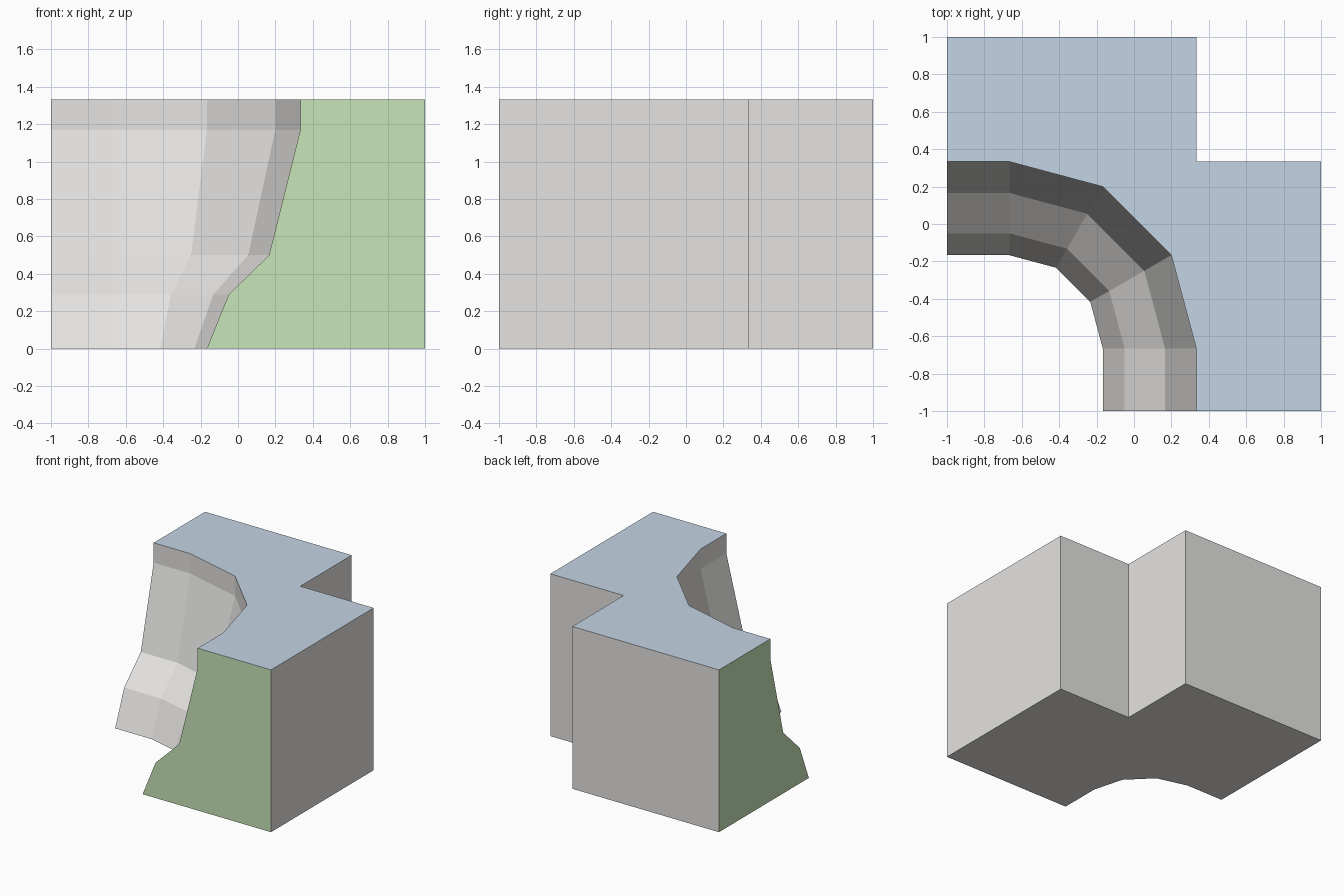
import bpy
import bmesh
from math import sin, cos, radians

if "Cube" in bpy.data.objects:
    bpy.data.objects.remove(bpy.data.objects["Cube"])


def material(name, rgb):
    mat = bpy.data.materials.new(name)
    mat.use_nodes = True
    colour = (*rgb, 1)
    mat.diffuse_color = colour
    mat.node_tree.nodes["Principled BSDF"].inputs["Base Color"].default_value = colour
    return mat


stone = material("light stone", (0.78, 0.77, 0.75))
ground = material("blue grey ground", (0.55, 0.66, 0.78))
cut_end = material("pale green cut end", (0.58, 0.78, 0.48))
STONE, GROUND, CUT = range(3)

# Cliff profile: radius of the curved corner at each height, bottom to top
HEIGHT = 4 / 3
PROFILE = [(0.5, 0), (0.617, 0.29), (0.833, 0.5), (1, 1.17), (1, HEIGHT)]
CENTRE = -2 / 3


def cliff_path(radius):
    """Plan of the cliff: straight, quarter turn in three steps, straight."""
    arc = [(CENTRE + radius * sin(radians(a)), CENTRE + radius * cos(radians(a)))
           for a in (0, 30, 60, 90)]
    return [(-1, CENTRE + radius)] + arc + [(CENTRE + radius, -1)]


bm = bmesh.new()


def ring(points, z):
    return [bm.verts.new((x, y, z)) for x, y in points]


def face(verts, index=STONE):
    bm.faces.new(verts).material_index = index


def skin(low, high):
    for i in range(len(low) - 1):
        face((low[i], low[i + 1], high[i + 1], high[i]))


# Curved cliff face
rows = [ring(cliff_path(r), z) for r, z in PROFILE]
for low, high in zip(rows, rows[1:]):
    skin(low, high)

# Straight walls around the notched back
notch = 1 / 3
plan = [(1, -1), (1, notch), (notch, notch), (notch, 1), (-1, 1)]
wall_low, wall_high = ring(plan, 0), ring(plan, HEIGHT)
skin(wall_low, wall_high)

# Ground on top and the underside
face(rows[-1] + wall_high, GROUND)
face(rows[0] + wall_low)

# Cut ends showing the profile
face([row[-1] for row in rows] + [wall_high[0], wall_low[0]], CUT)
face([row[0] for row in rows] + [wall_high[-1], wall_low[-1]], CUT)

bmesh.ops.recalc_face_normals(bm, faces=bm.faces[:])
mesh = bpy.data.meshes.new("cliff_corner")
bm.to_mesh(mesh)
bm.free()
for mat in (stone, ground, cut_end):
    mesh.materials.append(mat)
bpy.context.collection.objects.link(bpy.data.objects.new("cliff_corner", mesh))
